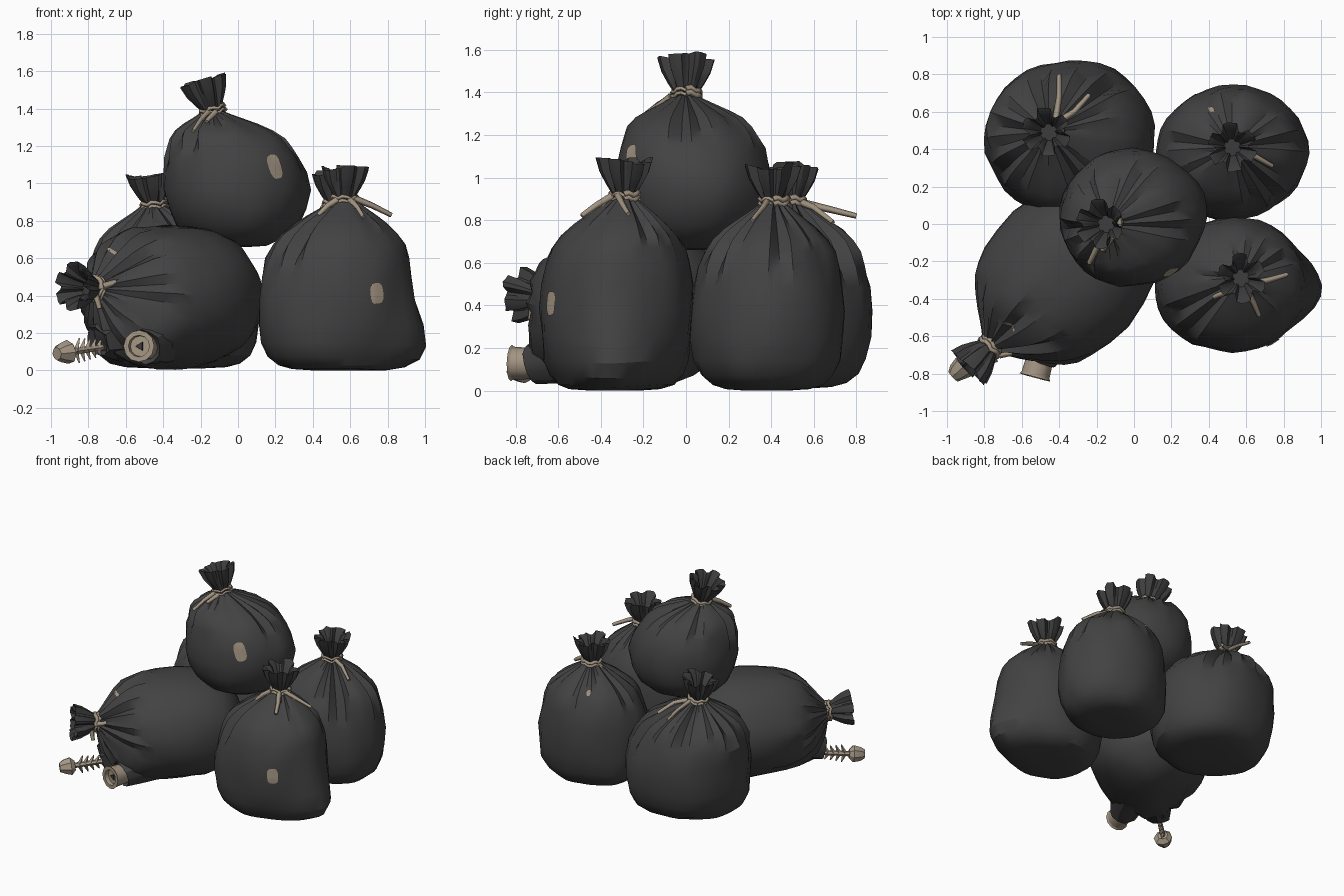
import bpy, bmesh, math, random
from mathutils import Vector, noise
from mathutils.bvhtree import BVHTree

random.seed(11)
cube = bpy.data.objects.get("Cube")
if cube:
    bpy.data.objects.remove(cube)


def material(name, rgb):
    m = bpy.data.materials.new(name)
    m.use_nodes = True
    m.diffuse_color = (*rgb, 1)
    m.node_tree.nodes["Principled BSDF"].inputs["Base Color"].default_value = (*rgb, 1)
    return m


BAG = material("black plastic", (0.055, 0.055, 0.056))
FOLD = material("dark plastic folds", (0.046, 0.046, 0.047))
TAN = material("tan string", (0.36, 0.295, 0.22))
BONE = material("pale bone", (0.38, 0.315, 0.24))


def finish(name, bm, mats, angle=30):
    me = bpy.data.meshes.new(name)
    bm.to_mesh(me)
    bm.free()
    for m in mats:
        me.materials.append(m)
    me.shade_smooth()
    me.set_sharp_from_angle(angle=math.radians(angle))
    ob = bpy.data.objects.new(name, me)
    bpy.context.collection.objects.link(ob)
    return ob


def loft(name, rings, mats, fold_from=None):
    """Skin a list of equal-length rings, closing both ends."""
    bm = bmesh.new()
    rows = [[bm.verts.new(p) for p in ring] for ring in rings]
    n = len(rows[0])
    for i in range(len(rows) - 1):
        for j in range(n):
            k = (j + 1) % n
            f = bm.faces.new((rows[i][j], rows[i][k], rows[i + 1][k], rows[i + 1][j]))
            f.material_index = int(fold_from is not None and i >= fold_from)
    bm.faces.new(rows[0])
    bm.faces.new(rows[-1]).material_index = int(fold_from is not None)
    bmesh.ops.recalc_face_normals(bm, faces=bm.faces)
    return finish(name, bm, mats)


def tube(name, points, radii, mat, sides=12, rough=0.0):
    """Straight or bent tube with a radius at each point."""
    pts = [Vector(p) for p in points]
    axis = (pts[-1] - pts[0]).normalized()
    u = axis.cross((0, 0, 1)).normalized()
    v = axis.cross(u)
    rings = []
    for p, r in zip(pts, radii):
        ring = []
        for j in range(sides):
            a = math.tau * j / sides
            rr = r * (1 + rough * random.uniform(-1, 1))
            q = p + (u * math.cos(a) + v * math.sin(a)) * rr
            q.z = max(q.z, 0.005)
            ring.append(q)
        rings.append(ring)
    return loft(name, rings, [mat])


def string(name, points, width=0.012):
    cu = bpy.data.curves.new(name, "CURVE")
    cu.dimensions = "3D"
    cu.bevel_depth = width
    cu.bevel_resolution = 0
    cu.use_fill_caps = True
    sp = cu.splines.new("POLY")
    sp.points.add(len(points) - 1)
    for i, p in enumerate(points):
        sp.points[i].co = (*p, 1)
        sp.points[i].radius = 1.2 - 0.6 * i / len(points)
    cu.materials.append(TAN)
    ob = bpy.data.objects.new(name, cu)
    bpy.context.collection.objects.link(ob)


# Body profile: height fraction, radius fraction
PROFILE = [(0, 0.3), (0.008, 0.6), (0.03, 0.79), (0.08, 0.91), (0.16, 0.975), (0.28, 1),
           (0.42, 1), (0.55, 0.97), (0.66, 0.92), (0.74, 0.85), (0.8, 0.76), (0.86, 0.61),
           (0.91, 0.45), (0.95, 0.31), (0.98, 0.21), (1, 0.15)]
# Gathered mouth: distance past the neck, radius (outside, then back inside)
MOUTH = [(0.02, 0.058), (0.06, 0.078), (0.11, 0.1), (0.17, 0.116),
         (0.158, 0.098), (0.1, 0.064), (0.05, 0.042)]
SEG = 36


def bag(name, base, neck, rx, ry, roundness=0.12, full=0.0, lean=3,
        u=(1, 0, 0), v=(0, 1, 0), up=(0, 0, 1), pulls=()):
    base, neck, u, v = map(Vector, (base, neck, u, v))
    d = neck - base
    axis = u.cross(v)
    axis = axis if axis.dot(d) > 0 else -axis
    h = d.dot(axis)
    lateral = d - axis * h
    up = Vector(up).normalized()
    starts = [random.uniform(0.5, 0.85) for _ in range(SEG)]
    depths = [random.choice((0, 0.15, 0.25, 0.36)) if j % 2 else 0 for j in range(SEG)]
    rim = [random.uniform(-0.1, 0.1) for _ in range(SEG)]
    angles = [math.tau * j / SEG for j in range(SEG)]
    around = [u * math.cos(a) * rx + v * math.sin(a) * ry for a in angles]
    # Directions square to the gathered mouth, which may tilt
    flare = [(a - up * a.dot(up)).normalized() for a in around]
    rings = []
    for i, (t, r) in enumerate(PROFILE):
        if t < 0.45:
            ball = max(math.sqrt(1 - ((0.45 - t) / 0.45) ** 2), 0.12 + 0.2 * min(i, 1))
            r += (ball - r) * roundness
        r += full * max(0, 1 - abs(t - 0.87) / 0.12)
        ring = []
        for j in range(SEG):
            k = max(0, (t - starts[j]) / (1 - starts[j]))
            p = base + axis * h * t + lateral * t ** lean + around[j] * r * (1 - depths[j] * k ** 0.8)
            dent = noise.noise(p * 3.2 + Vector((5, 2, len(name)))) * 0.03 * (1 - t)
            dent += noise.noise(p * 8) * 0.014 * (t < 0.9)
            p += around[j].normalized() * dent
            for centre, move, radius in pulls:
                p += Vector(move) * max(0, 1 - (p - Vector(centre)).length / radius)
            p.z = max(p.z, 0)
            ring.append(p)
        rings.append(ring)
    for t, r in MOUTH:
        ring = []
        for j in range(SEG):
            pleat = 1 + (0.13 if (j // 2) % 3 else -0.2) * min(1, t / 0.08) + rim[j] * 0.4
            ring.append(neck + up * t * (1 + rim[j // 3 * 3]) + flare[j] * r * pleat)
        rings.append(ring)
    ob = loft(name, rings, [BAG, FOLD], fold_from=len(PROFILE) - 1)
    # String wound twice round the neck
    for turn in (-0.008, 0.014):
        loop = [neck + up * (turn + 0.008 * math.sin(j)) + flare[j % SEG] * 0.066
                for j in range(0, SEG + 1, 2)]
        string(name + "_tie", loop, 0.013)
    return ob


def patch(name, ob, at, out, w, h, tilt=0.0):
    """Thin tan plate laid on the surface of a bag."""
    me = ob.data
    tree = BVHTree.FromPolygons([x.co for x in me.vertices], [p.vertices[:] for p in me.polygons])
    at, out = Vector(at), Vector(out).normalized()
    side = out.cross((0, 0, 1)).normalized()
    top = side.cross(out)
    bm = bmesh.new()

    def drop(a, b):
        a, b = a * math.cos(tilt) - b * math.sin(tilt), a * math.sin(tilt) + b * math.cos(tilt)
        start = at + side * a + top * b
        hit = tree.ray_cast(start + out * 0.4, -out)[0]
        return bm.verts.new((hit or start) + out * 0.007)

    def boxy(x):
        return math.copysign(abs(x) ** 0.65, x)

    n = 16
    centre = drop(0, 0)
    angles = [math.tau * j / n for j in range(n)]
    rows = [[drop(w * s * boxy(math.cos(a)), h * s * boxy(math.sin(a))) for a in angles]
            for s in (0.5, 1)]
    for j in range(n):
        k = (j + 1) % n
        bm.faces.new((centre, rows[0][j], rows[0][k]))
        bm.faces.new((rows[0][j], rows[1][j], rows[1][k], rows[0][k]))
    bmesh.ops.recalc_face_normals(bm, faces=bm.faces)
    finish(name, bm, [TAN])


# Four bags on the ground and one on top
front_bag = bag("front_left_bag", (0.52, -0.33, 0), (0.57, -0.29, 0.91), 0.415, 0.36,
                up=(0.03, 0, 1), pulls=[((0.92, -0.36, 0.12), (0.105, 0, -0.02), 0.3)])
back_bag = bag("back_left_bag", (0.525, 0.38, 0), (0.525, 0.41, 0.885), 0.405, 0.36)
bag("back_right_bag", (-0.335, 0.45, 0.01), (-0.45, 0.49, 0.88), 0.455, 0.425, up=(-0.12, 0, 1))
top_bag = bag("top_bag", (-0.005, 0.035, 0.66), (-0.135, 0.0, 1.385), 0.39, 0.37,
              roundness=0.7, full=0.08, lean=4, up=(-0.3, 0, 1))
S = math.sqrt(0.5)
lying_bag = bag("lying_bag", (-0.03, 0.06, 0.39), (-0.765, -0.65, 0.435), 0.44, 0.39,
                roundness=0.6, u=(S, -S, 0), v=(0, 0, 1), up=(-1, -1, 0.12),
                pulls=[((-0.6, -0.52, 0.18), (-0.1, -0.09, -0.05), 0.3),
                       ((-0.4, -0.6, 0.15), (-0.02, -0.07, -0.03), 0.25)])

# Loose string ends
TAILS = {
    "front_left": [[(0.62, -0.32, 0.92), (0.72, -0.3, 0.88), (0.82, -0.27, 0.83)],
                   [(0.6, -0.35, 0.91), (0.64, -0.42, 0.87), (0.67, -0.49, 0.82)],
                   [(0.53, -0.35, 0.91), (0.48, -0.37, 0.88), (0.43, -0.39, 0.83)]],
    "back_left": [[(0.57, 0.38, 0.89), (0.65, 0.36, 0.86), (0.74, 0.31, 0.8)],
                  [(0.47, 0.42, 0.89), (0.44, 0.4, 0.85)]],
    "back_right": [[(-0.42, 0.55, 0.88), (-0.4, 0.68, 0.85), (-0.4, 0.8, 0.82)],
                   [(-0.4, 0.55, 0.88), (-0.32, 0.6, 0.86), (-0.24, 0.69, 0.79)]],
    "top": [[(-0.16, -0.06, 1.38), (-0.2, -0.13, 1.34), (-0.24, -0.21, 1.28)],
            [(-0.12, -0.07, 1.38), (-0.17, -0.14, 1.33)]],
    "lying": [[(-0.72, -0.7, 0.45), (-0.66, -0.69, 0.47), (-0.6, -0.67, 0.45)],
              [(-0.76, -0.72, 0.4), (-0.74, -0.73, 0.33)]],
}
for name, ends in TAILS.items():
    for pts in ends:
        string(name + "_string_end", pts, 0.016)

# Worn patches
patch("front_patch", front_bag, (0.74, -0.62, 0.41), (0.2, -1, 0), 0.038, 0.057, -0.1)
patch("top_patch", top_bag, (0.2, -0.26, 1.09), (0.6, -0.8, 0.15), 0.042, 0.07, -0.25)
patch("back_patch", back_bag, (0.41, 0.62, 0.75), (-0.2, 0.6, 0.6), 0.016, 0.022)
patch("small_patch", lying_bag, (-0.65, -0.5, 0.6), (-0.3, -0.7, 0.6), 0.04, 0.01, 0.4)

# Open can poking out through a torn sleeve
c = Vector((-0.53, -0.82, 0.13))
a = Vector((-0.26, -0.97, 0.03)).normalized()
tube("can", [c - a * 0.16, c - a * 0.012, c, c, c - a * 0.03, c - a * 0.03],
     [0.07, 0.077, 0.085, 0.058, 0.055, 0.01], TAN, 12)
tube("can_lid_hole", [c - a * 0.03, c - a * 0.02], [0.028, 0.024], FOLD, 3)
tube("can_sleeve", [(-0.42, -0.52, 0.17), (-0.46, -0.63, 0.15), c - a * 0.1, c - a * 0.13],
     [0.14, 0.12, 0.095, 0.07], BAG, 12, 0.08)

# Fish skeleton in a second tear
head = Vector((-0.925, -0.775, 0.095))
tail = Vector((-0.68, -0.55, 0.13))
f = (tail - head).normalized()
tube("fish_head", [head - f * 0.06, head - f * 0.03, head + f * 0.02, head + f * 0.05],
     [0.035, 0.052, 0.066, 0.035], BONE, 8, 0.08)
tube("fish_spine", [head, tail], [0.02, 0.016], BONE, 6)
for i in range(5):
    p = head + f * (0.08 + 0.04 * i)
    for sign in (-1, 1):
        tip = p + f * 0.025 + Vector((0, 0, sign * (0.066 - 0.005 * i)))
        tube("fish_rib", [p, tip], [0.018, 0.004], BONE, 4)
tube("fish_sleeve", [(-0.6, -0.47, 0.2), (-0.69, -0.57, 0.18), (-0.75, -0.62, 0.15), (-0.73, -0.6, 0.15)],
     [0.15, 0.12, 0.08, 0.05], FOLD, 12, 0.15)
